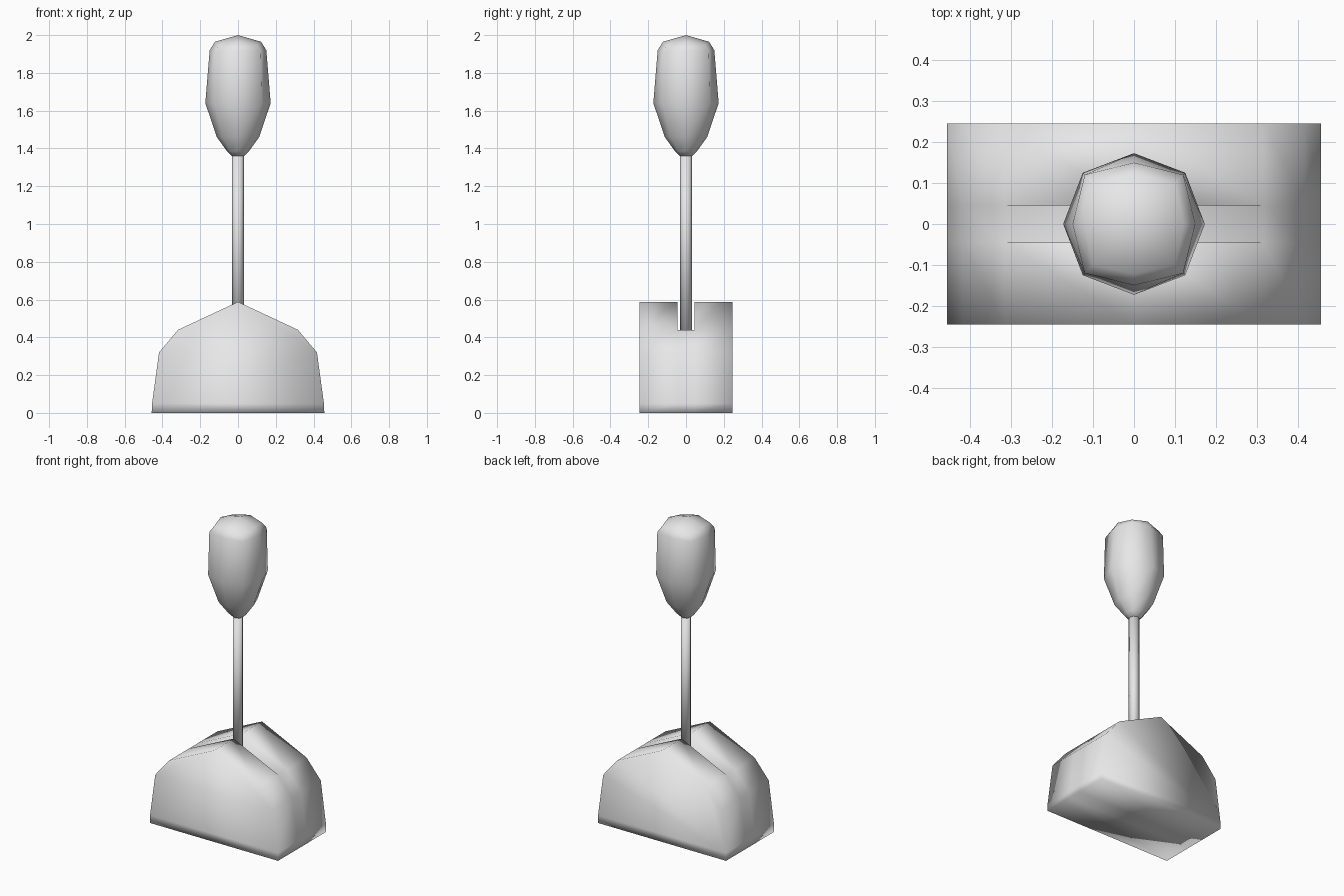
import bpy, bmesh
from math import cos, sin, pi

cube = bpy.data.objects.get("Cube")
if cube:
    bpy.data.objects.remove(cube, do_unlink=True)

# Single plain grey finish
grey = bpy.data.materials.new("plain_grey")
grey.use_nodes = True
grey.diffuse_color = (0.8, 0.8, 0.8, 1)
grey.node_tree.nodes["Principled BSDF"].inputs["Base Color"].default_value = (0.8, 0.8, 0.8, 1)


def finish(name, bm):
    """Turn a bmesh into a smooth shaded object."""
    bmesh.ops.recalc_face_normals(bm, faces=bm.faces)
    for f in bm.faces:
        f.smooth = True
    mesh = bpy.data.meshes.new(name)
    bm.to_mesh(mesh)
    bm.free()
    mesh.materials.append(grey)
    obj = bpy.data.objects.new(name, mesh)
    bpy.context.collection.objects.link(obj)
    return obj


def lathe(name, rings, sides=8):
    """Skin rings of (radius on axes, z, radius on diagonals, z on diagonals)."""
    bm = bmesh.new()
    loops = []
    for r, z, rd, zd in rings:
        loop = []
        for i in range(sides):
            a = 2 * pi * i / sides
            rad, h = (rd, zd) if i % 2 else (r, z)
            loop.append(bm.verts.new((rad * cos(a), rad * sin(a), h)))
        loops.append(loop)
    for low, high in zip(loops, loops[1:]):
        for i in range(sides):
            j = (i + 1) % sides
            bm.faces.new((low[i], low[j], high[j], high[i]))
    bm.faces.new(loops[0])
    return bm, loops[-1]


# Base: gabled block, with a level slot along its length
half = [(0.457, 0), (0.455, 0.05), (0.418, 0.32), (0.317, 0.44)]
outline = half + [(-x, z) for x, z in reversed(half)]
bm = bmesh.new()
stations = [-0.245, -0.045, 0.045, 0.245]
rings = [[bm.verts.new((x, y, z)) for x, z in outline] for y in stations]
peaks = [bm.verts.new((0, y, 0.588)) for y in stations]
n = len(outline)
right, left = 3, 4      # shoulder points of the outline
for k in range(3):
    a, b = rings[k], rings[k + 1]
    for i in range(n):
        j = (i + 1) % n
        if i == right and k != 1:
            # sloping roof on each side of the slot
            bm.faces.new((a[right], peaks[k], peaks[k + 1], b[right]))
            bm.faces.new((peaks[k], a[left], b[left], peaks[k + 1]))
        else:
            bm.faces.new((a[i], a[j], b[j], b[i]))
for k in (0, 3):        # front and back
    r = rings[k]
    bm.faces.new((r[0], r[1], r[-2], r[-1]))
    bm.faces.new(r[1:4] + [peaks[k]] + r[4:-1])
for k in (1, 2):        # slot walls
    bm.faces.new((rings[k][right], peaks[k], rings[k][left]))
finish("base", bm)

# Stick
bm, top = lathe("stick", [(0.031, 0.44, 0.031, 0.44), (0.031, 1.38, 0.031, 1.38)])
bm.faces.new(top)
finish("stick", bm)

# Knob: eight sided, closing to a point on top
bm, top = lathe("knob", [
    (0.032, 1.36, 0.032, 1.36),
    (0.058, 1.385, 0.058, 1.385),
    (0.112, 1.46, 0.115, 1.46),
    (0.173, 1.64, 0.177, 1.64),
    (0.150, 1.92, 0.170, 1.915),
    (0.122, 1.965, 0.142, 1.95),
])
tip = bm.verts.new((0, 0, 2))
for i in range(len(top)):
    bm.faces.new((top[i], top[(i + 1) % len(top)], tip))
finish("knob", bm)
